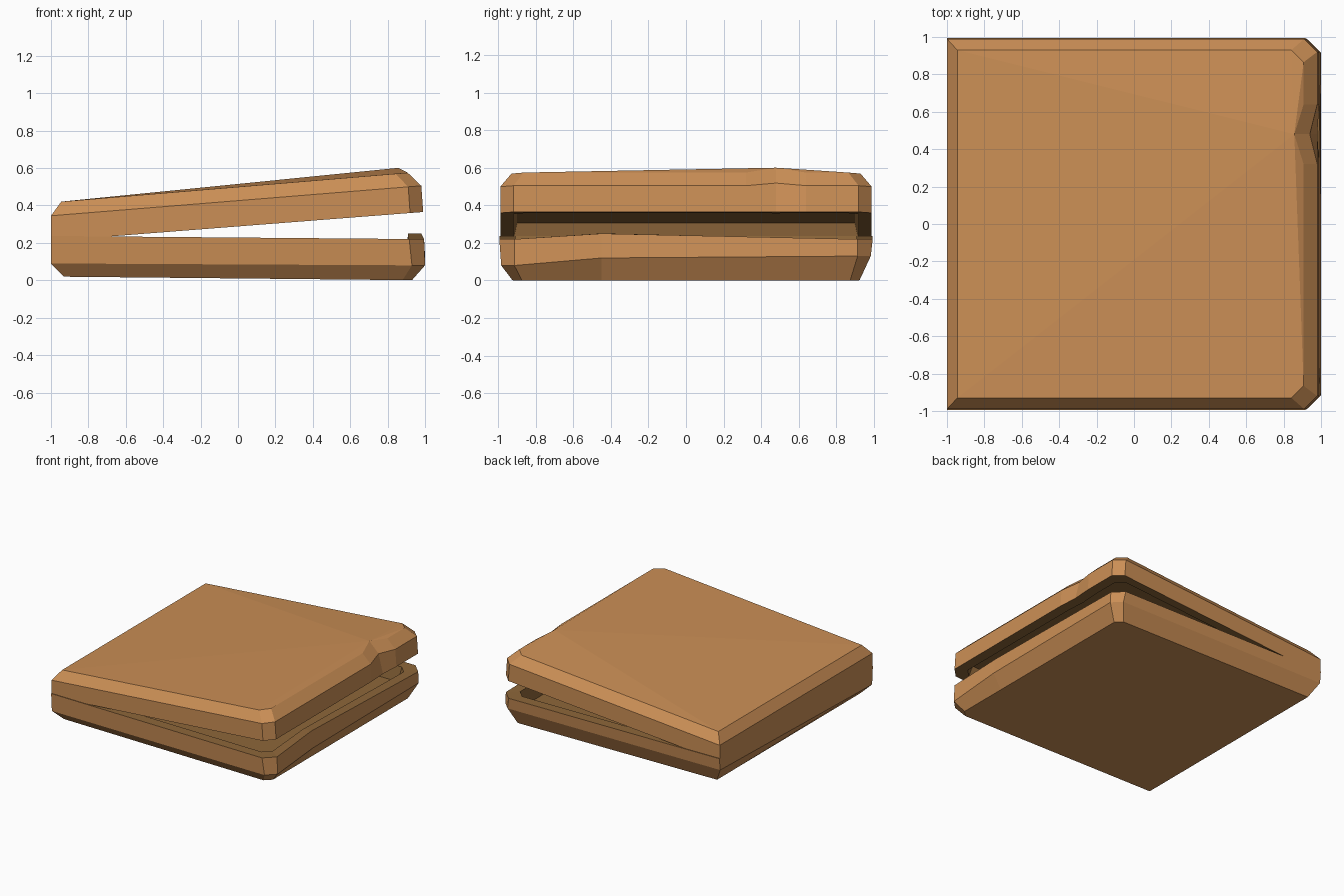
import bpy, bmesh

if "Cube" in bpy.data.objects:
    bpy.data.objects.remove(bpy.data.objects["Cube"])


def material(name, rgb):
    m = bpy.data.materials.new(name)
    m.diffuse_color = (*rgb, 1)
    m.use_nodes = True
    m.node_tree.nodes["Principled BSDF"].inputs["Base Color"].default_value = m.diffuse_color
    return m


OUTER = material("tan outside", (0.60, 0.275, 0.092))
INNER = material("brown inside", (0.27, 0.135, 0.042))


def outline(x0, x1, y1, c, middle, zf):
    """Square left corners, chamfered right corners, extra (x, y, dz) points along the right edge."""
    pts = [(x0, -y1, 0), (x1 - c, -y1, 0), (x1, c - y1, 0)]
    pts += middle
    pts += [(x1, y1 - c, 0), (x1 - c, y1, 0), (x0, y1, 0)]
    return [(x, y, zf(x, y) + dz) for x, y, dz in pts]


def line(za, zb):
    """Height running from za at x=-1 to zb at x=1."""
    return lambda x, y: za + (zb - za) * (x + 1) / 2


def shell(name, rings, inner_from, fan=None):
    """Skin stacked rings from the outer cap to the cavity cap."""
    bm = bmesh.new()
    loops = [[bm.verts.new(p) for p in r] for r in rings]
    n = len(loops[0])
    for k in range(len(loops) - 1):
        a, b = loops[k], loops[k + 1]
        for i in range(n):
            j = (i + 1) % n
            f = bm.faces.new((a[i], a[j], b[j], b[i]))
            f.material_index = 1 if k >= inner_from else 0
    first = loops[0]
    if fan is None:
        bm.faces.new(first)
    else:
        for i in range(1, n - 1):
            bm.faces.new((first[fan], first[(fan + i) % n], first[(fan + i + 1) % n]))
    bm.faces.new(loops[-1]).material_index = 1
    bmesh.ops.recalc_face_normals(bm, faces=bm.faces)
    me = bpy.data.meshes.new(name)
    bm.to_mesh(me)
    bm.free()
    me.materials.append(OUTER)
    me.materials.append(INNER)
    ob = bpy.data.objects.new(name, me)
    bpy.context.collection.objects.link(ob)
    return ob


# Lower tray: tapered underside, rim with a small rise on the right edge
def tray_shoulder(x, y):
    return 0.09 + (-0.01 if x > 0 else 0) + (0.05 if y > 0 else 0)


shell("tray", [
    outline(-0.93, 0.93, 0.925, 0.05, [(0.93, -0.45, 0)], line(0.02, 0.0)),
    outline(-1.0, 1.0, 0.985, 0.07, [(1.0, -0.45, 0.04)], tray_shoulder),
    outline(-1.0, 0.995, 0.995, 0.08, [(0.98, -0.45, 0.03)], line(0.237, 0.22)),
    outline(-0.92, 0.91, 0.91, 0.06, [(0.91, -0.45, 0.03)], line(0.237, 0.22)),
    outline(-0.90, 0.89, 0.89, 0.06, [(0.89, -0.45, 0)], line(0.12, 0.10)),
], 2)


# Tilted lid: bevelled top with a thumb notch on the right edge
def notch(x, depth, rise):
    return [(x, 0.32, 0), (x - depth, 0.48, rise), (x, 0.64, 0)]


shell("lid", [
    outline(-0.945, 0.907, 0.93, 0.065, notch(0.907, 0.05, 0.03), line(0.416, 0.583)),
    outline(-1.0, 0.98, 0.99, 0.07, notch(0.98, 0.04, 0.017), line(0.345, 0.507)),
    outline(-1.0, 0.99, 0.99, 0.07, notch(0.99, 0.01, 0), line(0.21, 0.366)),
    outline(-0.93, 0.91, 0.92, 0.06, notch(0.91, 0.01, 0), line(0.21, 0.366)),
    outline(-0.92, 0.89, 0.90, 0.06, notch(0.89, 0.04, 0), line(0.30, 0.456)),
], 2, fan=4)
